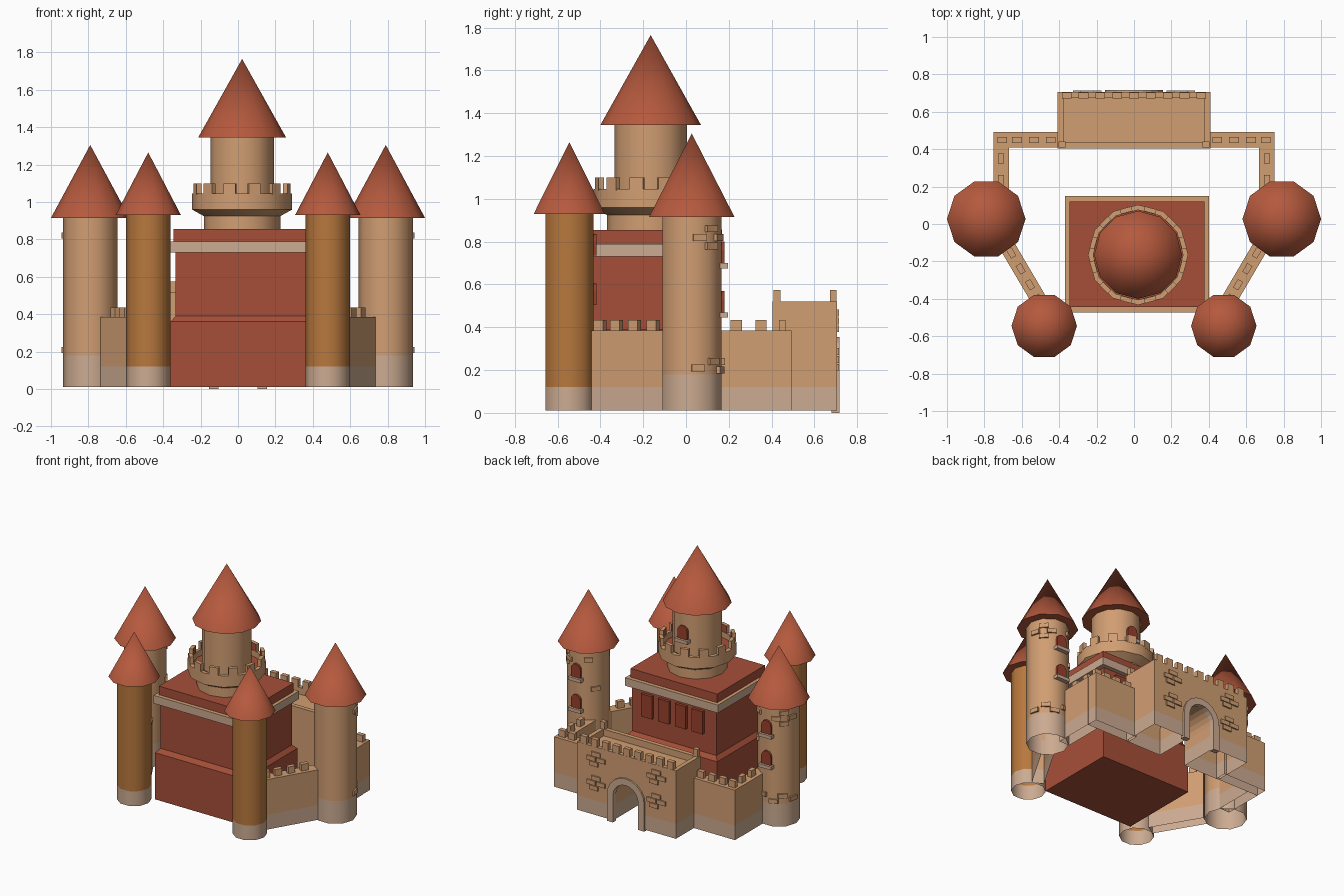
import bpy, bmesh, math
from mathutils import Matrix, Vector

if "Cube" in bpy.data.objects:
    bpy.data.objects.remove(bpy.data.objects["Cube"])


def material(name, rgb):
    m = bpy.data.materials.new(name)
    lin = [c / 12.92 if c < 0.04045 else ((c + 0.055) / 1.055) ** 2.4 for c in rgb]
    m.diffuse_color = (*lin, 1)
    m.use_nodes = True
    m.node_tree.nodes["Principled BSDF"].inputs["Base Color"].default_value = m.diffuse_color
    return m


TAN = material("tan_stone", (0.82, 0.62, 0.45))
PALE = material("pale_stone", (0.80, 0.67, 0.57))
OCHRE = material("ochre_stone", (0.72, 0.47, 0.24))
RED = material("red_wall", (0.65, 0.31, 0.22))
ROOF = material("roof_tile", (0.71, 0.35, 0.24))
DARK = material("window_red", (0.60, 0.25, 0.17))


def finish(bm, name, mats, base=None, rule=None, open_bottom=False, smooth=False):
    """Colour faces, drop hidden undersides and make the object."""
    bmesh.ops.remove_doubles(bm, verts=bm.verts, dist=1e-5)
    bmesh.ops.recalc_face_normals(bm, faces=bm.faces)
    if base:
        bmesh.ops.bisect_plane(bm, geom=bm.verts[:] + bm.edges[:] + bm.faces[:],
                               plane_co=(0, 0, base), plane_no=(0, 0, 1))
        rule = lambda f: int(f.calc_center_median().z < base)
    bm.normal_update()
    if rule:
        for f in bm.faces:
            f.material_index = int(rule(f))
    if open_bottom:
        under = [f for f in bm.faces if f.normal.z < -0.9 and f.calc_center_median().z < 0.02]
        bmesh.ops.delete(bm, geom=under, context='FACES')
    me = bpy.data.meshes.new(name)
    bm.to_mesh(me)
    bm.free()
    ob = bpy.data.objects.new(name, me)
    bpy.context.collection.objects.link(ob)
    for m in mats:
        me.materials.append(m)
    if smooth:
        bpy.ops.object.select_all(action='DESELECT')
        ob.select_set(True)
        bpy.context.view_layer.objects.active = ob
        bpy.ops.object.shade_smooth_by_angle(angle=math.radians(50))
    return ob


def circle(c, r, z, n):
    return [(c[0] + r * math.cos(2 * math.pi * i / n),
             c[1] + r * math.sin(2 * math.pi * i / n), z) for i in range(n)]


def rect(c, hx, hy, z, rot=0):
    m = Matrix.Rotation(rot, 3, 'Z')
    return [Vector((c[0], c[1], z)) + m @ Vector((sx * hx, sy * hy, 0))
            for sx, sy in ((-1, -1), (1, -1), (1, 1), (-1, 1))]


def loft(bm, rings):
    loops = [[bm.verts.new(p) for p in r] for r in rings]
    n = len(loops[0])
    for a, b in zip(loops, loops[1:]):
        for i in range(n):
            bm.faces.new((a[i], a[(i + 1) % n], b[(i + 1) % n], b[i]))
    bm.faces.new(loops[0][::-1])
    bm.faces.new(loops[-1])


def boxes(name, items, mat, **kw):
    """items: (x, y, z0, z1, half_x, half_y, rotation)"""
    bm = bmesh.new()
    for x, y, z0, z1, hx, hy, rot in items:
        loft(bm, [rect((x, y), hx, hy, z0, rot), rect((x, y), hx, hy, z1, rot)])
    return finish(bm, name, mat if isinstance(mat, list) else [mat], **kw)


def lathe(name, c, profile, n, mats, **kw):
    bm = bmesh.new()
    loft(bm, [circle(c, r, z, n) for r, z in profile])
    return finish(bm, name, mats, smooth=True, **kw)


def extrude_y(bm, pts, y0, y1):
    loft(bm, [[(x, y0, z) for x, z in pts], [(x, y1, z) for x, z in pts]])


def arch(r, spring, n=10):
    return [(r * math.cos(math.pi * i / n), spring + r * math.sin(math.pi * i / n))
            for i in range(n + 1)]


def window(name, c, r, z, w=0.04, h=0.06, sill=True):
    """Arched window on the gate side of a tower."""
    bm = bmesh.new()
    pts = [(w, 0)] + arch(w, h, 6) + [(-w, 0)]
    extrude_y(bm, [(c[0] + x, z + q) for x, q in pts], c[1] + r * 0.85, c[1] + r + 0.008)
    finish(bm, name, [DARK])
    if sill:
        boxes(name + "_sill", [(c[0], c[1] + r, z - 0.025, z, w + 0.012, 0.025, 0)], PALE)


# Four corner towers
for s, side in ((-1, "left"), (1, "right")):
    big, small = (0.79 * s, 0.027), (0.48 * s, -0.545)
    lathe(f"{side}_gate_tower", big, [(0.145, 0.01), (0.145, 0.92)], 10, [TAN, PALE],
          base=0.18, open_bottom=True)
    lathe(f"{side}_gate_tower_roof", big, [(0.21, 0.915), (0, 1.305)], 10, [ROOF])
    lathe(f"{side}_rear_tower", small, [(0.118, 0.01), (0.118, 0.935)], 10, [OCHRE, PALE],
          base=0.12, open_bottom=True)
    lathe(f"{side}_rear_tower_roof", small, [(0.175, 0.93), (0, 1.265)], 10, [ROOF])
    for k, z in enumerate((0.47, 0.70)):
        window(f"{side}_gate_tower_window_{k}", big, 0.145, z)
        window(f"{side}_rear_tower_window_{k}", small, 0.118, z + 0.035, 0.035, 0.065, False)
    # Raised bricks around the tower
    bricks = []
    for deg, z in ((40, 0.86), (62, 0.82), (40, 0.78), (125, 0.84), (145, 0.62),
                   (45, 0.24), (70, 0.20), (105, 0.24), (125, 0.20), (15, 0.82), (12, 0.21)):
        a = math.radians(deg if s > 0 else 180 - deg)
        bricks.append((big[0] + 0.137 * math.cos(a), big[1] + 0.137 * math.sin(a),
                       z - 0.016, z + 0.016, 0.014, 0.032, a))
    boxes(f"{side}_tower_bricks", bricks, TAN)

    # Curtain walls
    p, q = Vector((0.70 * s, -0.08)), Vector((0.50 * s, -0.42))
    d, mid = q - p, (p + q) / 2
    rot = math.atan2(d.y, d.x)
    boxes(f"{side}_diagonal_wall", [(mid.x, mid.y, 0.01, 0.385, d.length / 2, 0.042, rot)],
          [TAN, PALE], base=0.12, open_bottom=True)
    boxes(f"{side}_front_curtain_wall", [(0.57 * s, 0.45, 0.01, 0.385, 0.18, 0.042, 0)],
          [TAN, PALE], base=0.12, open_bottom=True)
    boxes(f"{side}_side_curtain_wall", [(0.71 * s, 0.26, 0.01, 0.385, 0.042, 0.15, 0)],
          [TAN, PALE], base=0.12, open_bottom=True)
    merlons = [(x * s, 0.45, 0.385, 0.435, 0.026, 0.016, 0) for x in (0.445, 0.535, 0.625, 0.705)]
    merlons += [(0.71 * s, y, 0.385, 0.435, 0.016, 0.026, 0) for y in (0.35, 0.235)]
    merlons += [(*(p + d * t), 0.385, 0.435, 0.026, 0.016, rot) for t in (0.22, 0.47, 0.72, 0.95)]
    boxes(f"{side}_wall_merlons", merlons, TAN)

# Keep
KC = (0.016, -0.162)
for name, rings, mats, rule in (
        ("keep_base", [(0.376, 0.306, 0.01), (0.376, 0.306, 0.36), (0.35, 0.28, 0.39)], [RED], None),
        ("keep_body", [(0.35, 0.28, 0.38), (0.35, 0.28, 0.74)], [RED], None),
        ("keep_cornice", [(0.385, 0.312, 0.73), (0.385, 0.312, 0.79)], [PALE, TAN],
         lambda f: f.normal.z > 0.5),
        ("keep_roof_slab", [(0.36, 0.283, 0.785), (0.36, 0.283, 0.855)], [RED], None)):
    bm = bmesh.new()
    loft(bm, [rect(KC, *r) for r in rings])
    finish(bm, name, mats, rule=rule)
boxes("keep_windows", [(x, 0.12, 0.53, 0.70, 0.045, 0.02, 0)
                       for x in (0.23, 0.09, -0.05, -0.19)], DARK)

# Central tower with its corbelled balcony
TC = (0.022, -0.165)
lathe("central_tower", TC, [(0.205, 0.85), (0.205, 0.925), (0.268, 0.96), (0.268, 1.045),
                            (0.24, 1.045), (0.24, 1.0), (0.17, 1.0), (0.17, 1.35)], 12,
      [TAN, RED], rule=lambda f: f.normal.z > 0.9 and 0.99 < f.calc_center_median().z < 1.02)
lathe("central_tower_roof", TC, [(0.235, 1.345), (0, 1.765)], 12, [ROOF])
boxes("balcony_merlons", [(TC[0] + 0.247 * math.cos(a), TC[1] + 0.247 * math.sin(a), 1.04, 1.1,
                           0.013, 0.032, a)
                          for a in (math.radians(30 * i + 15) for i in range(12))], [TAN, RED],
      rule=lambda f: f.normal.dot(f.calc_center_median() - Vector((*TC, 1.07))) < -0.2)
window("central_tower_window", TC, 0.17, 1.13)

# Gatehouse with an arched passage and sunken roof
bm = bmesh.new()
extrude_y(bm, [(0.41, 0.01), (0.41, 0.52), (-0.41, 0.52), (-0.41, 0.01), (-0.11, 0.01)]
          + arch(0.11, 0.2)[::-1] + [(0.11, 0.01)], 0.405, 0.705)
bmesh.ops.recalc_face_normals(bm, faces=bm.faces)
top = [f for f in bm.faces if f.calc_center_median().z > 0.515]
bmesh.ops.inset_region(bm, faces=top, thickness=0.045)
sunk = bmesh.ops.extrude_discrete_faces(bm, faces=top)["faces"]
bmesh.ops.translate(bm, verts=sunk[0].verts[:], vec=(0, 0, -0.05))
finish(bm, "gatehouse", [TAN, PALE], base=0.12, open_bottom=True)

# Stone trim round the gate
bm = bmesh.new()
outer = [(0.155, 0)] + arch(0.155, 0.2) + [(-0.155, 0)]
inner = [(0.105, 0)] + arch(0.105, 0.2) + [(-0.105, 0)]
extrude_y(bm, outer + inner[::-1], 0.68, 0.717)
finish(bm, "gate_arch_trim", [PALE])

boxes("gatehouse_merlons", [(0.09 * i, 0.688, 0.52, 0.575, 0.026, 0.016, 0) for i in range(-4, 5)]
      + [(s * 0.385, 0.425, 0.52, 0.575, 0.018, 0.016, 0) for s in (-1, 1)], TAN)

# Raised brick clusters on the gate face
boxes("gatehouse_bricks", [(s * 0.25 + dx, 0.705, z + dz - 0.016, z + dz + 0.016, 0.036, 0.01, 0)
                           for s in (-1, 1) for z in (0.43, 0.25)
                           for dx, dz in ((-0.04, 0), (0.04, 0), (0, 0.037), (0.02, -0.037))], TAN)
